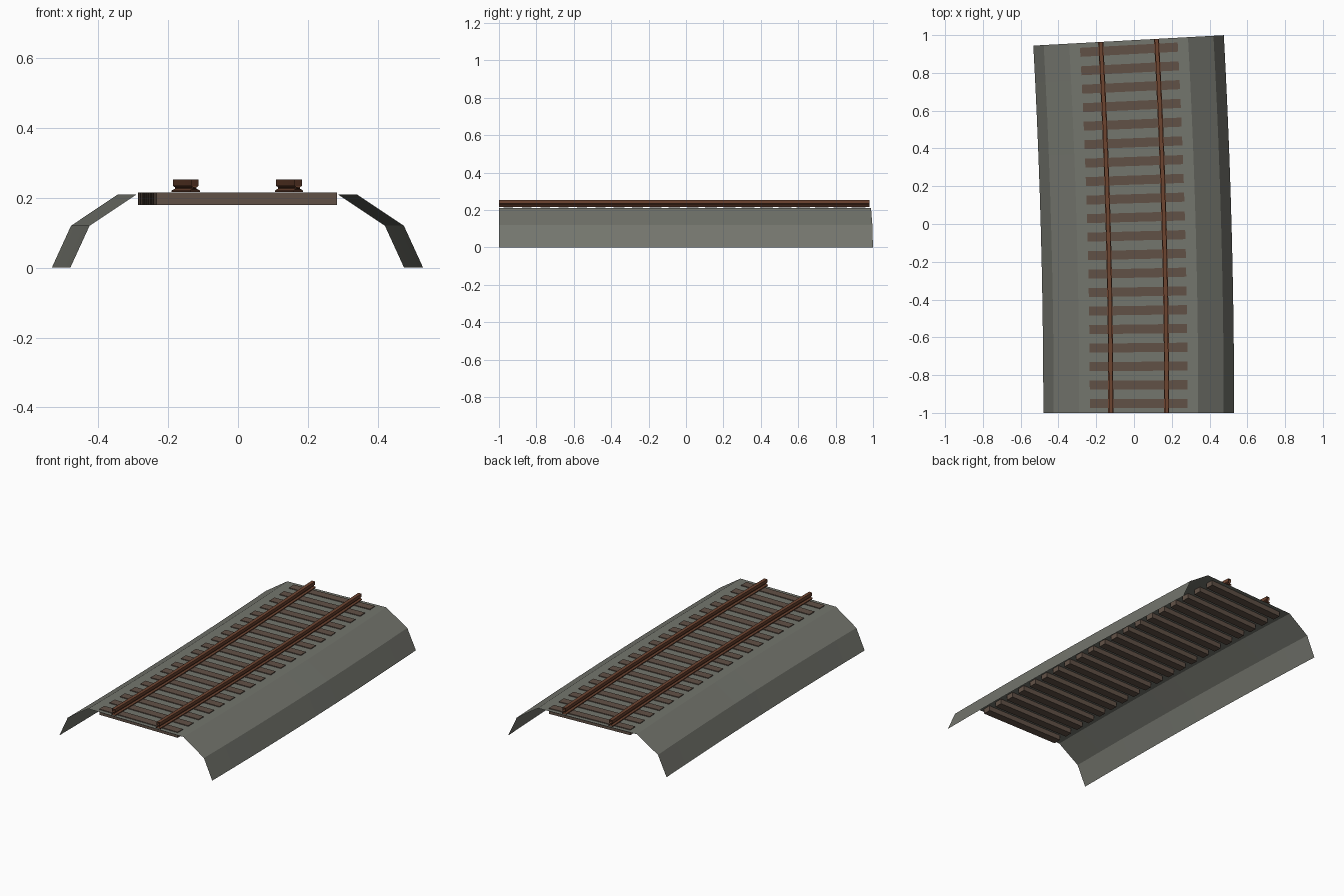
import bpy, math

if "Cube" in bpy.data.objects:
    bpy.data.objects.remove(bpy.data.objects["Cube"])

# Gentle left-hand arc shared by every part
ANGLE = 0.0545
RADIUS = 36.2
START_X = 0.025
SLEEPERS = 20


def on_arc(t, u, z):
    """Point at fraction t of the arc, u to the right of the centre line."""
    a = ANGLE * t
    return (START_X - RADIUS + (RADIUS + u) * math.cos(a),
            -1 + (RADIUS + u) * math.sin(a), z)


def material(name, rgb):
    m = bpy.data.materials.new(name)
    m.diffuse_color = (*rgb, 1)
    m.use_nodes = True
    m.node_tree.nodes["Principled BSDF"].inputs["Base Color"].default_value = m.diffuse_color
    return m


def add(name, verts, faces, mat):
    me = bpy.data.meshes.new(name)
    me.from_pydata(verts, [], faces)
    me.materials.append(mat)
    ob = bpy.data.objects.new(name, me)
    bpy.context.collection.objects.link(ob)
    return ob


def sweep(name, profile, mat, closed, steps=10):
    """Sweep a clockwise (seen from the front) profile along the arc."""
    n = len(profile)
    verts = [on_arc(s / steps, u, z) for s in range(steps + 1) for u, z in profile]
    faces = []
    for s in range(steps):
        for k in range(n if closed else n - 1):
            a, b = s * n + k, s * n + (k + 1) % n
            faces.append((a, a + n, b + n, b))
    return add(name, verts, faces, mat)


gravel = material("gravel grey", (0.175, 0.18, 0.155))
wood = material("old wood brown", (0.12, 0.083, 0.062))
rust = material("rusty steel", (0.155, 0.058, 0.03))

# Gravel bed: open shell with two-stage sloping shoulders
half = [(0.505, 0), (0.45, 0.12), (0.315, 0.21)]
bed = [(-u, z) for u, z in half] + half[::-1]
sweep("gravel_bed", bed, gravel, False)

# Rails: foot, thin web and head
side = [(0.0135, 0.216), (0.0135, 0.221), (0.004, 0.226),
        (0.004, 0.230), (0.010, 0.234), (0.010, 0.253)]
for name, offset in (("left_rail", -0.148), ("right_rail", 0.148)):
    prof = [(offset - u, z) for u, z in side] + [(offset + u, z) for u, z in side[::-1]]
    sweep(name, prof, rust, True)

# Sleepers: boxes sunk into the bed, turned to follow the arc
verts, faces = [], []
half_t = 0.024 / (RADIUS * ANGLE)
for i in range(SLEEPERS):
    t, b = (i + 0.5) / SLEEPERS, len(verts)
    for z in (0.18, 0.2145):
        for dt, u in ((-1, -1), (-1, 1), (1, 1), (1, -1)):
            verts.append(on_arc(t + dt * half_t, u * 0.259, z))
    for f in ((3, 2, 1, 0), (4, 5, 6, 7), (0, 1, 5, 4),
              (1, 2, 6, 5), (2, 3, 7, 6), (3, 0, 4, 7)):
        faces.append([b + k for k in f])
add("sleepers", verts, faces, wood)
